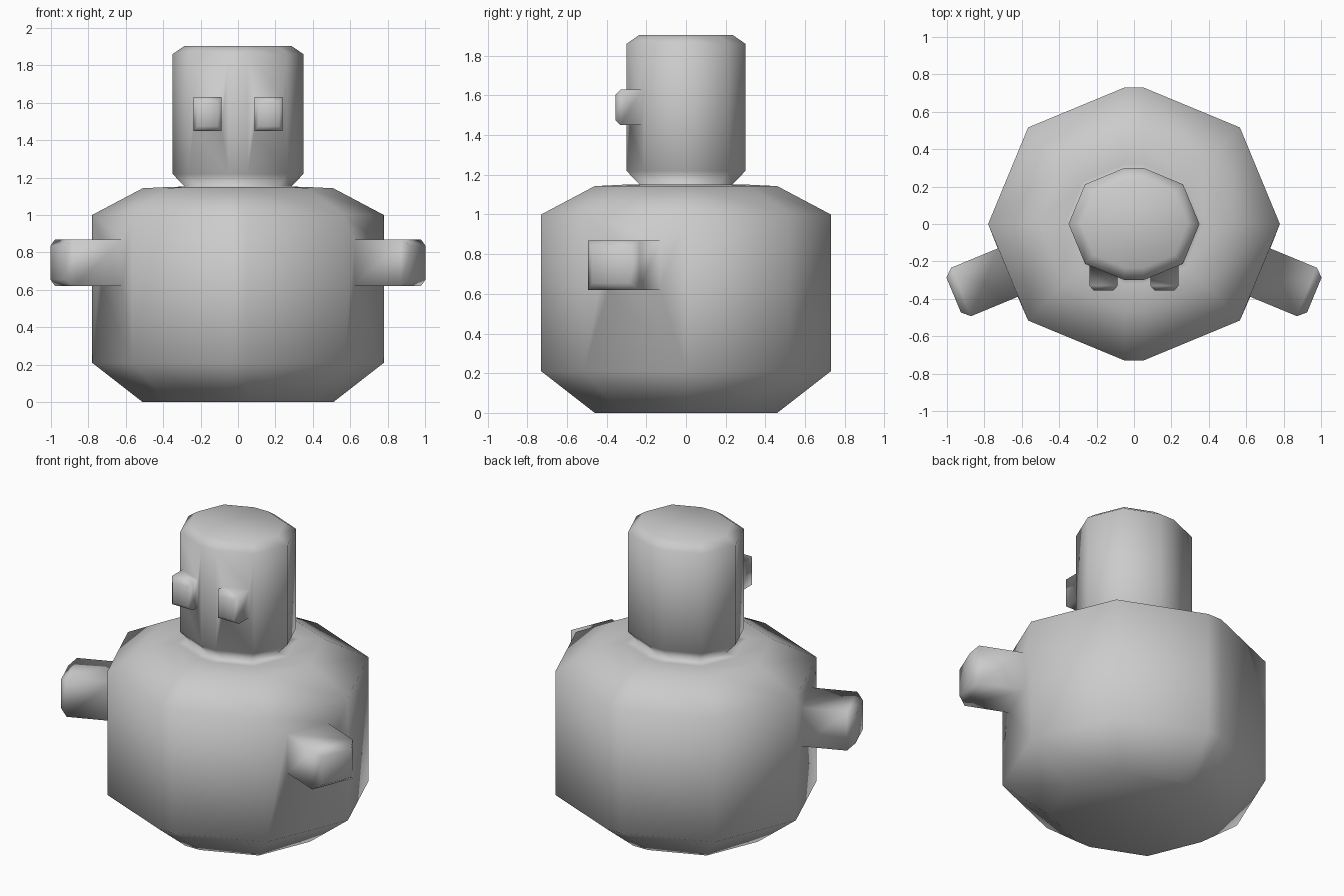
import bpy, bmesh, math
from mathutils import Vector

if "Cube" in bpy.data.objects:
    bpy.data.objects.remove(bpy.data.objects["Cube"])

grey = bpy.data.materials.new("plain grey")
colour = (0.6, 0.6, 0.6, 1)
grey.diffuse_color = colour
grey.use_nodes = True
grey.node_tree.nodes["Principled BSDF"].inputs["Base Color"].default_value = colour

bm = bmesh.new()
GAP = 0.05  # half width of the flat strip down the middle


def ring(radius, z):
    """Octagon split along the middle and widened by the strip."""
    verts = []
    for side in (1, -1):
        for i in range(5):
            a = side * (math.pi / 2 - i * math.pi / 4)
            x, y = math.cos(a) * radius, math.sin(a) * radius
            verts.append(bm.verts.new((side * (x + GAP), y, z)))
    return verts


def face_at(ring_a, ring_b, i):
    j = (i + 1) % len(ring_a)
    return bm.faces.new((ring_a[i], ring_a[j], ring_b[j], ring_b[i]))


def sprout(face, stages):
    """Grow a limb from a quad; each stage maps (inner/outer, low/high) to a point."""
    mid_x = sum(abs(v.co.x) for v in face.verts) / 4
    mid_z = sum(v.co.z for v in face.verts) / 4
    side = 1 if face.calc_center_median().x > 0 else -1
    keys = [(abs(v.co.x) > mid_x, v.co.z > mid_z) for v in face.verts]
    loop = list(face.verts)
    bm.faces.remove(face)
    for stage in stages:
        new = []
        for outer, high in keys:
            x, y, z = stage(outer, high)
            new.append(bm.verts.new((side * x, y, z)))
        for i in range(4):
            face_at(loop, new, i)
        loop = new
    bm.faces.new(loop)


# Body, neck and head in one skin
profile = [(0.46, 0), (0.73, 0.21), (0.73, 1.0), (0.46, 1.143), (0.32, 1.15),
           (0.235, 1.152), (0.30, 1.22), (0.30, 1.86), (0.235, 1.905)]
rings = [ring(r, z) for r, z in profile]
faces = [[face_at(a, b, i) for i in range(10)] for a, b in zip(rings, rings[1:])]
bm.faces.new(rings[0])
bm.faces.new(rings[-1])


# Arms
def arm_stage(reach, scale):
    normal = Vector((math.cos(math.pi / 8), -math.sin(math.pi / 8), 0))
    along = Vector((-normal.y, normal.x, 0))
    centre = Vector((0.675, -0.26, 0.745)) + normal * reach

    def point(outer, high):
        offset = along * (0.14 if outer else -0.14)
        offset.z = 0.125 if high else -0.125
        return centre + offset * scale
    return point


# Eyes
def eye_stage(y, scale):
    def point(outer, high):
        x = 0.163 + (0.075 if outer else -0.075) * scale
        z = 1.54 + (0.09 if high else -0.09) * scale
        depth = (-0.223 if outer else -0.283) if y is None else y
        return x, depth, z
    return point


front_faces = lambda row, i: (faces[row][i], faces[row][6 if i == 2 else 5])
for f in front_faces(1, 2):
    sprout(f, [arm_stage(0, 1), arm_stage(0.27, 1), arm_stage(0.313, 0.72)])
for f in front_faces(6, 3):
    sprout(f, [eye_stage(None, 1), eye_stage(-0.33, 1), eye_stage(-0.355, 0.72)])

bmesh.ops.recalc_face_normals(bm, faces=bm.faces[:])
for f in bm.faces:
    f.smooth = True
mesh = bpy.data.meshes.new("figure_body")
bm.to_mesh(mesh)
bm.free()
mesh.materials.append(grey)
figure = bpy.data.objects.new("figure_body", mesh)
bpy.context.collection.objects.link(figure)
